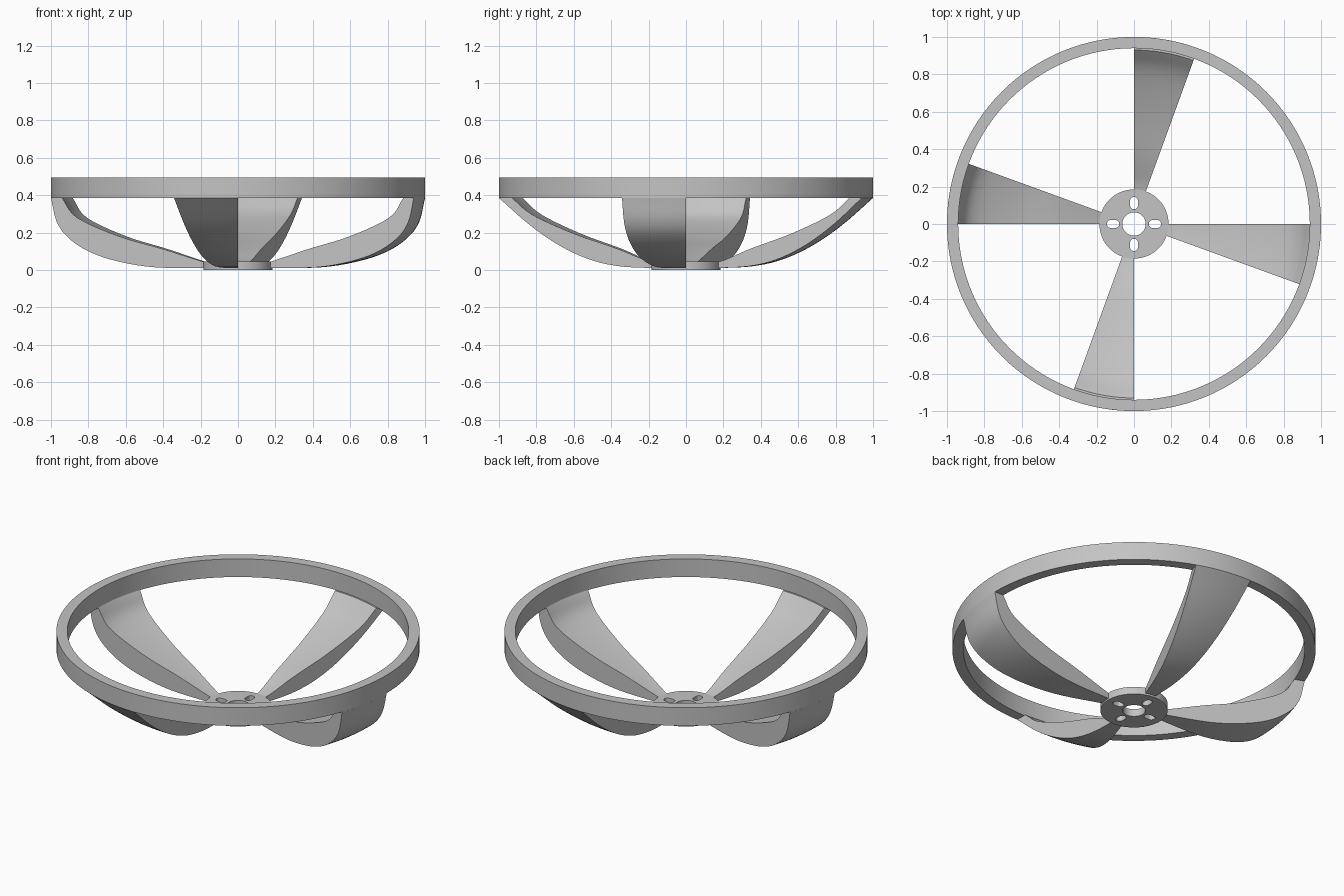
import bpy
import bmesh
from math import cos, sin, pi, radians
from mathutils import Vector
from mathutils.geometry import interpolate_bezier

cube = bpy.data.objects.get("Cube")
if cube:
    bpy.data.objects.remove(cube)

grey = bpy.data.materials.new("plain grey")
grey.use_nodes = True
grey.diffuse_color = (0.55, 0.55, 0.55, 1)
grey.node_tree.nodes["Principled BSDF"].inputs["Base Color"].default_value = grey.diffuse_color


def finish(obj):
    obj.data.materials.clear()
    obj.data.materials.append(grey)
    bpy.ops.object.select_all(action="DESELECT")
    obj.select_set(True)
    bpy.context.view_layer.objects.active = obj
    bpy.ops.object.shade_smooth_by_angle(angle=radians(30))


def revolve(name, profile, start, sweep, steps):
    """Sweep a closed (radius, height) outline around the z axis."""
    bm = bmesh.new()
    full = abs(sweep) >= 2 * pi - 0.001
    rows = []
    for i in range(steps if full else steps + 1):
        a = start + sweep * i / steps
        rows.append([bm.verts.new((r * cos(a), r * sin(a), z)) for r, z in profile])
    n = len(profile)
    for i in range(steps):
        a, b = rows[i], rows[(i + 1) % len(rows)]
        for j in range(n):
            k = (j + 1) % n
            bm.faces.new((a[j], a[k], b[k], b[j]))
    if not full:
        bm.faces.new(rows[0])
        bm.faces.new(rows[-1])
    bmesh.ops.recalc_face_normals(bm, faces=bm.faces)
    mesh = bpy.data.meshes.new(name)
    bm.to_mesh(mesh)
    bm.free()
    obj = bpy.data.objects.new(name, mesh)
    bpy.context.collection.objects.link(obj)
    finish(obj)


def smooth_path(points, steps=5):
    """Smooth curve through the given points."""
    pts = [Vector(p) for p in points]
    ext = [2 * pts[0] - pts[1]] + pts + [2 * pts[-1] - pts[-2]]
    path = [pts[0]]
    for p0, p1, p2, p3 in zip(ext, ext[1:], ext[2:], ext[3:]):
        path += interpolate_bezier(p1, p1 + (p2 - p0) / 6, p2 - (p3 - p1) / 6, p2, steps + 1)[1:]
    return path


# Rim
RIM_LOW, RIM_TOP = 0.385, 0.495
revolve("rim", [(0.94, RIM_LOW), (1, RIM_LOW), (1, RIM_TOP), (0.94, RIM_TOP)], 0, 2 * pi, 128)

# Blades: the side pair bulges more than the front and back pair
side_outer = [(0.17, 0.01), (0.45, 0.015), (0.65, 0.048), (0.8, 0.1),
              (0.91, 0.175), (0.97, 0.26), (1, RIM_LOW)]
side_inner = [(0.94, RIM_LOW), (0.86, 0.28), (0.635, 0.18), (0.41, 0.115), (0.236, 0.06), (0.17, 0.04)]
front_outer = [(0.17, 0.01), (0.355, 0.02), (0.515, 0.056), (0.675, 0.13), (0.835, 0.24), (1, RIM_LOW)]
front_inner = [(0.93, RIM_LOW), (0.82, 0.295), (0.6, 0.195), (0.37, 0.115), (0.236, 0.06), (0.17, 0.04)]
for i, name in enumerate(("left_blade", "back_blade", "right_blade", "front_blade")):
    outer, inner = (front_outer, front_inner) if i % 2 else (side_outer, side_inner)
    revolve(name, smooth_path(outer) + smooth_path(inner), i * pi / 2, -radians(20), 12)


# Hub: a filled outline with a round bore and four radial slots
def circle(radius, n=64):
    return [(radius * cos(2 * pi * i / n), radius * sin(2 * pi * i / n)) for i in range(n)]


def slot(angle, centre=0.112, half=0.012, radius=0.021):
    points = []
    for i in range(26):
        a = -pi / 2 + pi * (i % 13) / 12 + (pi if i > 12 else 0)
        x = centre + (half if i < 13 else -half) + radius * cos(a)
        y = radius * sin(a)
        points.append((x * cos(angle) - y * sin(angle), x * sin(angle) + y * cos(angle)))
    return points


curve = bpy.data.curves.new("hub", "CURVE")
curve.dimensions = "2D"
curve.fill_mode = "BOTH"
curve.extrude = 0.0225
for outline in [circle(0.185), circle(0.062)] + [slot(i * pi / 2) for i in range(4)]:
    spline = curve.splines.new("POLY")
    spline.points.add(len(outline) - 1)
    for point, (x, y) in zip(spline.points, outline):
        point.co = (x, y, 0, 1)
    spline.use_cyclic_u = True
hub = bpy.data.objects.new("hub", curve)
bpy.context.collection.objects.link(hub)
hub.location.z = curve.extrude
bpy.ops.object.select_all(action="DESELECT")
hub.select_set(True)
bpy.context.view_layer.objects.active = hub
bpy.ops.object.convert(target="MESH")
bm = bmesh.new()
bm.from_mesh(hub.data)
bmesh.ops.remove_doubles(bm, verts=bm.verts, dist=0.0001)
bmesh.ops.recalc_face_normals(bm, faces=bm.faces)
bm.to_mesh(hub.data)
bm.free()
finish(hub)
